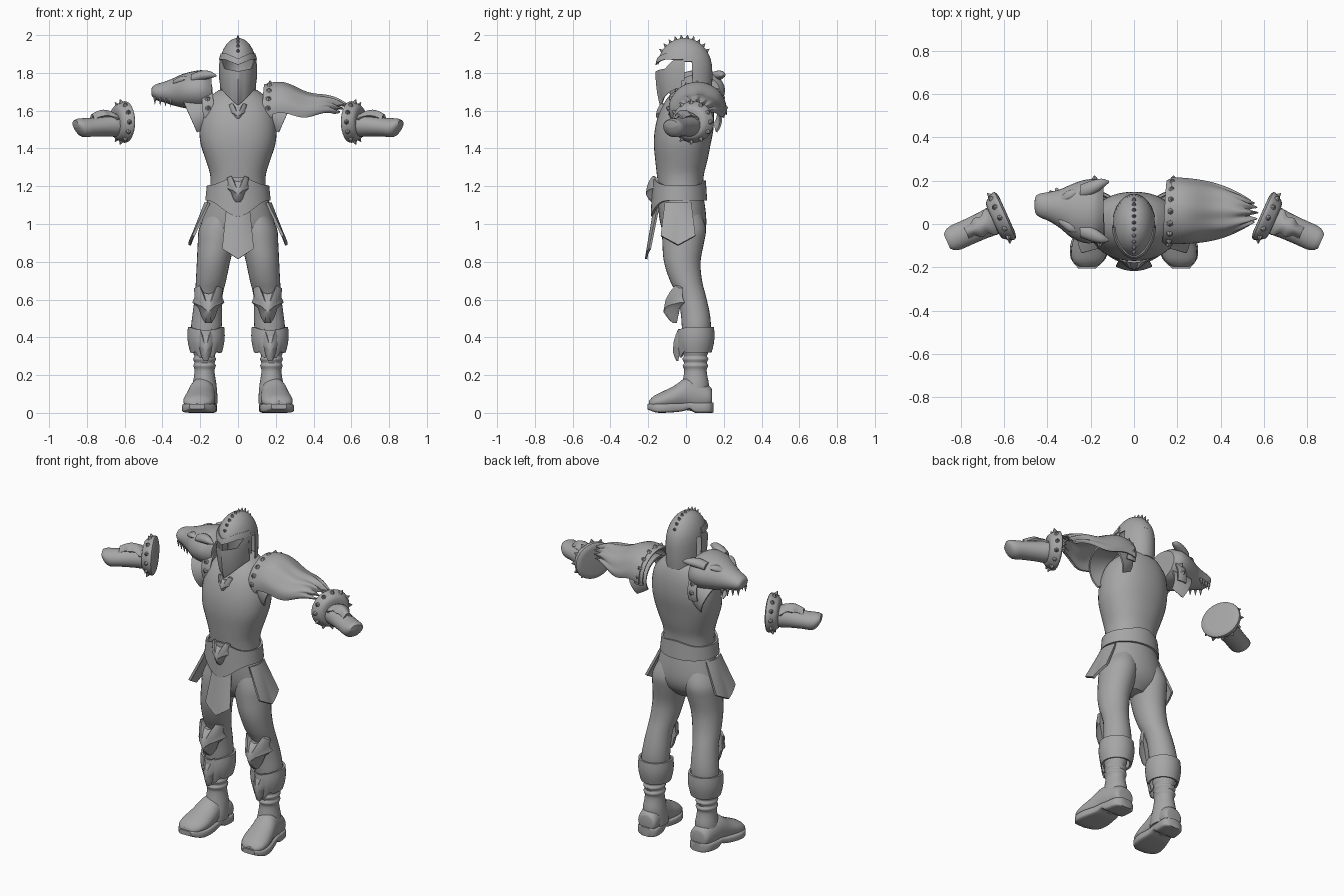
import bpy, bmesh, math
from math import sin, cos, pi, sqrt
from mathutils import Vector

if "Cube" in bpy.data.objects:
    bpy.data.objects.remove(bpy.data.objects["Cube"])

mat = bpy.data.materials.new("armour grey")
mat.use_nodes = True
GREY = (0.38, 0.38, 0.38, 1)
mat.diffuse_color = GREY
mat.node_tree.nodes["Principled BSDF"].inputs["Base Color"].default_value = GREY


def finish(name, bm, thick=0.0, angle=40):
    bmesh.ops.remove_doubles(bm, verts=bm.verts, dist=0.0004)
    bmesh.ops.recalc_face_normals(bm, faces=bm.faces)
    if thick:
        bmesh.ops.solidify(bm, geom=bm.faces[:], thickness=thick)
        bmesh.ops.recalc_face_normals(bm, faces=bm.faces)
    mesh = bpy.data.meshes.new(name)
    bm.to_mesh(mesh)
    bm.free()
    mesh.materials.append(mat)
    ob = bpy.data.objects.new(name, mesh)
    bpy.context.collection.objects.link(ob)
    bpy.ops.object.select_all(action='DESELECT')
    ob.select_set(True)
    bpy.context.view_layer.objects.active = ob
    bpy.ops.object.shade_smooth_by_angle(angle=math.radians(angle))
    return ob


def catmull(rings, steps):
    """Smoothly interpolated cross-sections."""
    out = []
    for i in range(len(rings) - 1):
        a, b, c, d = (rings[max(0, min(len(rings) - 1, i + k))] for k in (-1, 0, 1, 2))
        for j in range(steps):
            t = j / steps
            out.append([0.5 * (2 * q + (r - p) * t + (2 * p - 5 * q + 4 * r - s) * t * t
                               + (3 * q - p - 3 * r + s) * t ** 3) for p, q, r, s in zip(a, b, c, d)])
    return out + [rings[-1]]


def loft(name, rings, at=lambda u, v, t: (u, v, t), n=28, p=2.0, steps=3):
    """Closed tube through rings of (u, v, t, radius_u, radius_v)."""
    bm = bmesh.new()
    loops = []
    for u, v, t, ru, rv in catmull(rings, steps):
        loop = []
        for k in range(n):
            c, s = cos(2 * pi * k / n), sin(2 * pi * k / n)
            c, s = (math.copysign(abs(w) ** (2 / p), w) for w in (c, s))
            loop.append(bm.verts.new(at(u + ru * c, v + rv * s, t)))
        loops.append(loop)
    for a, b in zip(loops, loops[1:]):
        for k in range(n):
            bm.faces.new((a[k], a[(k + 1) % n], b[(k + 1) % n], b[k]))
    bm.faces.new(loops[0])
    bm.faces.new(loops[-1])
    return finish(name, bm)


def patch(name, f, nu, nv, thick):
    """Plate over f(u, v), with u and v from 0 to 1."""
    bm = bmesh.new()
    g = [[bm.verts.new(f(i / nu, j / nv)) for j in range(nv + 1)] for i in range(nu + 1)]
    for i in range(nu):
        for j in range(nv):
            bm.faces.new((g[i][j], g[i + 1][j], g[i + 1][j + 1], g[i][j + 1]))
    return finish(name, bm, thick)


def spikes(name, items, r, h):
    """Small cones, each at a position and along a direction."""
    bm = bmesh.new()
    for pos, d in items:
        d = Vector(d).normalized()
        m = d.to_track_quat('Z', 'Y').to_matrix().to_4x4()
        m.translation = Vector(pos) + d * h * 0.4
        bmesh.ops.create_cone(bm, cap_ends=True, segments=6, radius1=r, radius2=r * 0.1, depth=h, matrix=m)
    return finish(name, bm, angle=20)


HALF = [(0, .55), (.3, .62), (.55, 1), (.9, .85), (.85, .4), (1, .1), (.62, -.2), (.42, -.7), (.2, -1), (0, -1)]


def wolf_face(name, x, y, z, w, h, d, wrap=0.3):
    """Beast mask: an eared outline rising to brow and muzzle."""
    outline = HALF + [(-a, b) for a, b in HALF[-2:0:-1]]
    bm = bmesh.new()
    rows = []
    for k, lift in ((1, -d * .4), (1, 0.0), (.72, d * .45), (.4, d * .8)):
        rows.append([bm.verts.new((x + a * k * w, y - lift + wrap * abs(a * k) ** 2 * w,
                                   z + h * (b * k - (1 - k) * .25))) for a, b in outline])
    n = len(outline)
    for a, b in zip(rows, rows[1:]):
        for i in range(n):
            bm.faces.new((a[i], a[(i + 1) % n], b[(i + 1) % n], b[i]))
    tip = bm.verts.new((x, y - d, z - h * .4))
    for i in range(n):
        bm.faces.new((rows[-1][i], rows[-1][(i + 1) % n], tip))
    bm.faces.new(rows[0])
    return finish(name, bm)


# Torso and hips
loft("breastplate", [(0, -.025, 1.14, .15, .115), (0, -.03, 1.25, .146, .123), (0, -.025, 1.33, .168, .137),
                     (0, -.02, 1.42, .197, .15), (0, -.01, 1.5, .205, .155), (0, 0, 1.57, .198, .148),
                     (0, .01, 1.63, .18, .132), (0, .02, 1.68, .14, .108), (0, .03, 1.71, .1, .08)], n=40, p=2.2)
loft("hips", [(0, -.03, 1.16, .155, .12), (0, -.02, 1.06, .18, .125), (0, -.012, .98, .195, .118),
              (0, -.01, .92, .17, .095), (0, -.01, .87, .07, .05)], n=36)


def belt(u, v):
    a = 2 * pi * u
    f, b = max(0, -sin(a)) ** 5, max(0, sin(a)) ** 6
    z = (1.125 - .085 * f) * (1 - v) + (1.205 + .045 * f + .025 * b) * v
    k = 1 + .05 * (1 - v)
    return .165 * k * cos(a), -.037 + .142 * k * sin(a), z


patch("belt", belt, 64, 6, .012)
wolf_face("belt_emblem", 0, -.183, 1.185, .065, .07, .03)
wolf_face("collar_emblem", 0, -.135, 1.59, .052, .05, .025)


def tabard(u, v):
    w = 2 * u - 1
    return (w * (.062 + .022 * v), -.172 - .045 * v + .02 * w * w, 1.09 - v * (.22 + .055 * (1 - abs(w))))


patch("front_tabard", tabard, 12, 10, .012)

# Helmet: dome, brow, mask and neck guard share one surface
def helm(a, z, k=1.0):
    t = (z - 1.82) / (.165 if z > 1.82 else -.19)
    r = k * (sqrt(max(0, 1 - t * t)) if z > 1.82 else 1 - .2 * t * t)
    return .1 * r * cos(a), -.008 + .146 * r * sin(a), z


def brow_z(a):
    return 1.835 + .035 * min(1, abs(cos(a)) * 1.4)


def dome(u, v):
    a = 2 * pi * u
    low = brow_z(a) + .01 if sin(a) < 0 else 1.86
    return helm(a, low + (1.985 - low) * sin(v * pi / 2))


def brow(u, v):
    a = pi * (1.02 + .96 * u)
    return helm(a, brow_z(a) + .033 * v + .008 * (1 - abs(cos(a))), 1.06)


def mask(u, v):
    a = pi * (1.03 + .94 * u)
    c = abs(cos(a))
    lo, hi = 1.63 + .09 * c ** 1.3, 1.808 + .02 * c + (.06 * max(0, c - .72) / .28)
    x, y, z = helm(a, lo + (hi - lo) * v)
    return x, y - .014 * max(0, 1 - c * 4) * (1 - v * .5), z


def guard(u, v):
    a = pi * (.09 + .82 * u)
    return helm(a, 1.685 + .185 * v, 1 + .08 * (1 - v) ** 2)


patch("helmet_dome", dome, 48, 14, .006)
patch("helmet_brow", brow, 32, 3, .006)
patch("helmet_mask", mask, 40, 12, .006)
patch("helmet_neck_guard", guard, 28, 8, .006)
for s in (1, -1):
    patch("helmet_temple", lambda u, v: helm(pi * (-.5 + s * (.5 - .06 * u)), 1.76 + .12 * v, 1.01), 4, 6, .005)
spikes("helmet_crest", [((0, -.008 + .144 * cos(t), 1.82 + .163 * sin(t)), (0, cos(t), sin(t)))
                        for t in [pi * (.2 + .067 * i) for i in range(10)]], .011, .022)

# Parts found on both sides
for s, side in ((1, "left"), (-1, "right")):
    # Leg and boot
    loft(side + "_leg", [(s * x, y, z, a, b) for x, y, z, a, b in (
        (.085, -.02, 1.08, .07, .09), (.105, -.01, .98, .1, .115), (.115, -.015, .9, .098, .11),
        (.13, -.02, .8, .088, .097), (.143, 0, .7, .08, .085), (.155, .03, .62, .073, .075),
        (.163, .05, .52, .078, .077), (.168, .055, .44, .08, .076), (.172, .052, .34, .06, .062))])
    loft(side + "_boot_shaft", [(s * .177, .05 - .01 * (z < .15), z, r, r * 1.13) for z, r in (
        (.36, .062), (.32, .06), (.3, .054), (.285, .061), (.265, .053), (.25, .06), (.23, .053),
        (.2, .055), (.15, .063), (.09, .068), (.05, .068))])

    def foot_at(u, v, t):
        return s * (.18 + u - .12 * (t - .1)), t, v

    loft(side + "_foot", [(0, z, y, a, b) for y, z, a, b in (
        (.138, .08, .04, .04), (.125, .08, .06, .06), (.06, .09, .066, .085), (.0, .1, .07, .085),
        (-.06, .08, .078, .065), (-.12, .065, .083, .05), (-.17, .055, .07, .035), (-.197, .045, .035, .018))],
        foot_at)
    loft(side + "_sole", [(0, z, y, a, b) for y, z, a, b in (
        (.145, .028, .035, .027), (.12, .028, .066, .028), (.05, .028, .07, .028), (.02, .038, .07, .018),
        (-.02, .03, .075, .022), (-.1, .026, .09, .025), (-.16, .026, .08, .024), (-.205, .034, .04, .014))],
        foot_at, p=5)

    def cuff(u, v):
        a = 2 * pi * u
        f = max(0, -sin(a)) ** 3
        lo = .32 - f * .05 * abs(sin(a * 4)) + .015 * f
        z = lo + (.455 - .02 * f - lo) * v
        r = .084 + .012 * v + .008 * sin(v * pi)
        return s * .169 + r * cos(a), .05 + r * 1.02 * sin(a), z

    patch(side + "_boot_cuff", cuff, 64, 6, .012)
    wolf_face(side + "_boot_emblem", s * .171, -.05, .36, .055, .085, .02, .6)
    wolf_face(side + "_knee_guard", s * .157, -.07, .575, .085, .1, .05, .5)

    # Hip plate
    def tasset(u, v):
        w = 2 * u - 1
        return (s * (.178 + .085 * v - .02 * w * w), -.042 + w * (.07 + .022 * v),
                1.115 - v * (.175 + .05 * (1 - abs(w))))

    patch(side + "_hip_plate", tasset, 12, 8, .014)

    # Shoulder plate and its collar band
    def shoulder(u, v):
        a = pi * (-.2 + 1.4 * u)
        r = .148 - .03 * (1 - v) - .012 * v * v
        return s * (.15 + .15 * v * (.65 + .35 * sin(a))), .055 + r * cos(a), 1.585 - .03 * v + r * .88 * sin(a)

    def band(u, v):
        a = pi * (-.1 + 1.2 * u)
        r = .145 + .006 * sin(v * pi)
        return s * (.125 + .06 * v + .03 * (1 - u)), .058 + r * cos(a), 1.605 + r * .93 * sin(a)

    patch(side + "_shoulder_plate", shoulder, 32, 8, .01)
    patch(side + "_shoulder_band", band, 36, 4, .01)
    spikes(side + "_band_studs", [(band(i / 10, .5), (0, cos(pi * i / 10), sin(pi * i / 10)))
                                  for i in range(1, 10)], .016, .016)

    # Gauntlet, pointing outward and slightly forward
    def arm(u, v, t):
        return s * (.605 + .91 * t + .41 * u), .035 - .41 * t + .91 * u, v

    loft(side + "_gauntlet", [(0, z, t, a, b) for t, z, a, b in (
        (0, 1.53, .05, .045), (.04, 1.525, .066, .062), (.1, 1.52, .062, .056), (.18, 1.513, .06, .05),
        (.235, 1.51, .06, .05), (.265, 1.52, .052, .038), (.283, 1.532, .035, .018))], arm)
    loft(side + "_gauntlet_cuff", [(0, 1.54, t, a, a * .92) for t, a in (
        (-.022, .085), (-.02, .1), (-.012, .118), (.004, .118), (.025, .106), (.045, .09), (.05, .065))], arm, steps=2)
    ring = [2 * pi * i / 12 for i in range(12)]
    spikes(side + "_cuff_studs", [(arm(.11 * cos(a), 1.54 + .102 * sin(a), .015),
                                   Vector(arm(cos(a), sin(a), .4)) - Vector(arm(0, 0, 0))) for a in ring], .015, .022)

    def hand_plate(u, v):
        w = 2 * u - 1
        e = .06 * (1 - .55 * v) * (1 + .15 * sin(v * 14))
        return arm(w * e, 1.575 - .03 * w * w + .03 * sin(v * 2.6 + .3), .05 + .135 * v)

    patch(side + "_forearm_plate", hand_plate, 10, 12, .014)

# Left shoulder pelt, ragged towards its tip
def pelt(u, v):
    a = pi * (-.04 + 1.08 * u)
    rag = .02 * sin(u * 41) * v ** 3
    ry = .155 - .015 * v - .085 * v ** 3 + .004 * sin(u * 30) * v
    rz = .15 - .02 * v - .085 * v * v
    return (.17 + .35 * v + .035 * v * sin(a) + rag, .062 - .01 * v + ry * cos(a),
            1.597 - .01 * v + .012 * sin(v * 9) + rz * sin(a) + .004 * sin(u * 30) * v)


patch("left_shoulder_pelt", pelt, 60, 20, .01)

# Right shoulder beast head
def beast(u, v, t):
    return -t, u, v


loft("right_beast_head", [(y, z, t, a, b) for t, y, z, a, b in (
    (.14, .06, 1.7, .12, .09), (.18, .06, 1.708, .145, .105), (.23, .058, 1.708, .145, .102),
    (.29, .06, 1.705, .122, .09), (.34, .07, 1.7, .09, .073), (.39, .08, 1.698, .068, .055),
    (.43, .085, 1.698, .056, .043), (.452, .088, 1.7, .042, .028), (.458, .088, 1.7, .02, .014))], beast)
for s in (1, -1):
    loft("beast_ear", [(.06 + s * y, z, t, a, b) for t, y, z, a, b in (
        (.25, .09, 1.77, .03, .022), (.2, .105, 1.785, .034, .026), (.15, .125, 1.79, .024, .02),
        (.115, .135, 1.785, .004, .004))], beast, n=12)
    loft("beast_brow", [(.06 + s * y, z, t, a, b) for t, y, z, a, b in (
        (.26, .08, 1.765, .02, .012), (.3, .07, 1.765, .026, .018), (.345, .045, 1.748, .014, .01))], beast, n=12)
spikes("beast_fangs", [((-.44 + .028 * i, .087 + s * (.035 + .012 * i), 1.668 - .004 * i), (0, 0, -1))
                       for s in (1, -1) for i in range(4)], .01, .04)
